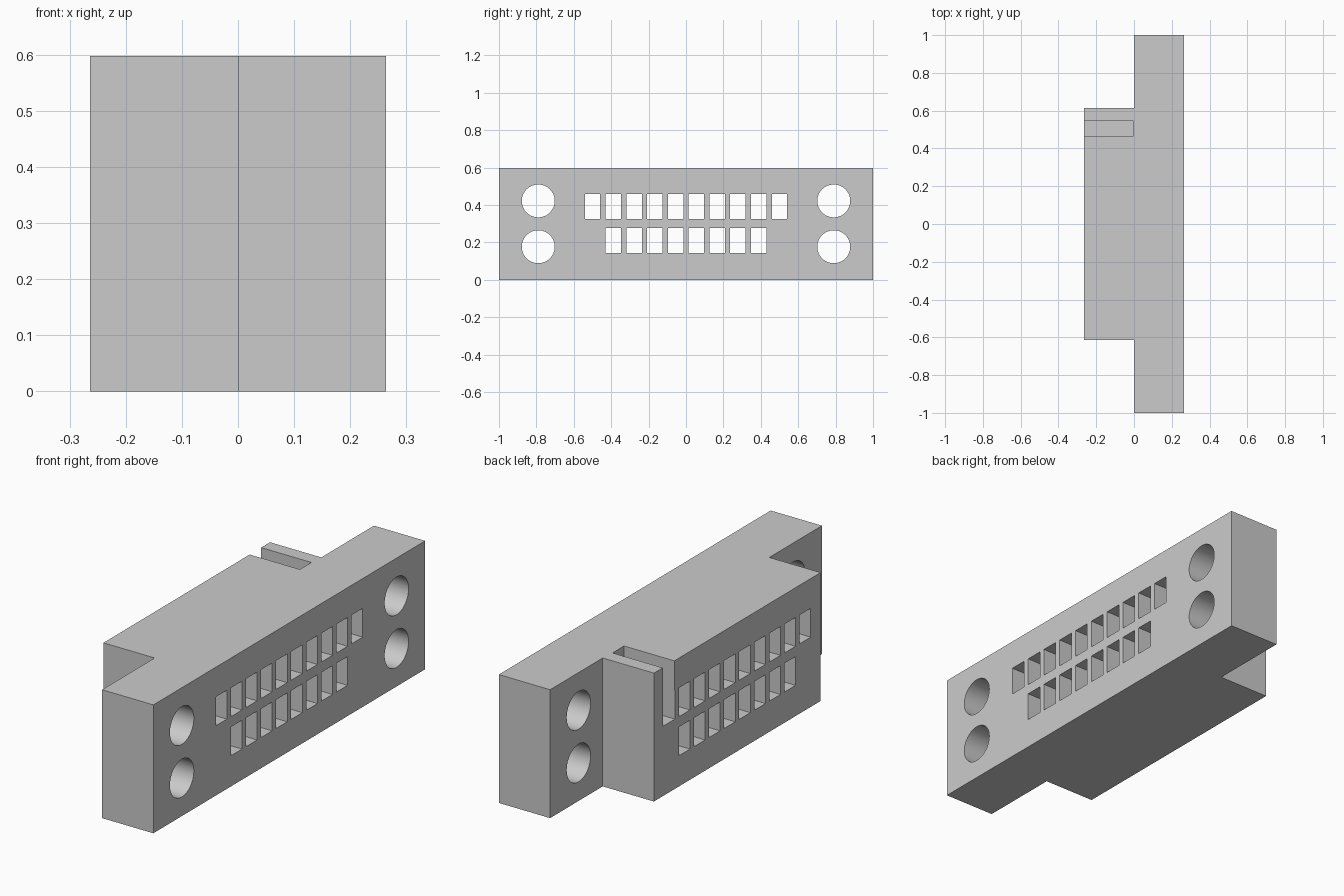
import bpy, bmesh, math
from mathutils import Matrix, Vector

cube = bpy.data.objects.get("Cube")
if cube:
    bpy.data.objects.remove(cube)

HALF_X, TOP = 0.264, 0.598

grey = bpy.data.materials.new("light_grey")
grey.use_nodes = True
COLOUR = (0.6, 0.6, 0.6, 1)
grey.diffuse_color = COLOUR
grey.node_tree.nodes["Principled BSDF"].inputs["Base Color"].default_value = COLOUR


def make_object(name, bm):
    bmesh.ops.recalc_face_normals(bm, faces=bm.faces)
    mesh = bpy.data.meshes.new(name)
    bm.to_mesh(mesh)
    bm.free()
    mesh.materials.append(grey)
    obj = bpy.data.objects.new(name, mesh)
    bpy.context.collection.objects.link(obj)
    return obj


def add_box(bm, lo, hi):
    lo, hi = Vector(lo), Vector(hi)
    matrix = Matrix.Translation((lo + hi) / 2) @ Matrix.Diagonal((*(hi - lo), 1))
    bmesh.ops.create_cube(bm, size=1, matrix=matrix)


# Housing: stepped plan outline, long flange on +x and shorter body on -x
outline = [(HALF_X, -1), (HALF_X, 1), (0, 1), (0, 0.613),
           (-HALF_X, 0.613), (-HALF_X, -0.613), (0, -0.613), (0, -1)]
bm = bmesh.new()
face = bm.faces.new([bm.verts.new((x, y, 0)) for x, y in outline])
ext = bmesh.ops.extrude_face_region(bm, geom=[face])
bmesh.ops.translate(bm, vec=(0, 0, TOP),
                    verts=[v for v in ext["geom"] if isinstance(v, bmesh.types.BMVert)])
housing = make_object("connector_housing", bm)

# Two rows of rectangular contact openings and four round mounting holes
bm = bmesh.new()
PITCH, HALF_W = 0.111, 0.041
for count, low, high in ((10, 0.325, 0.459), (8, 0.143, 0.277)):
    for i in range(count):
        y = (i - (count - 1) / 2) * PITCH
        add_box(bm, (-0.4, y - HALF_W, low), (0.4, y + HALF_W, high))
for y in (-0.79, 0.79):
    for z in (0.177, 0.422):
        matrix = Matrix.Translation((0, y, z)) @ Matrix.Rotation(math.pi / 2, 4, "Y")
        bmesh.ops.create_cone(bm, cap_ends=True, segments=48, radius1=0.088,
                              radius2=0.088, depth=0.8, matrix=matrix)
hole_cutter = make_object("hole_cutter", bm)

# Key slot, open at the top of the body above the last contact opening
bm = bmesh.new()
add_box(bm, (-0.4, 0.463, 0.325), (-0.005, 0.548, 0.8))
slot_cutter = make_object("slot_cutter", bm)

for cutter in (slot_cutter, hole_cutter):
    cutter.hide_render = True
    cutter.hide_viewport = True
    cutter.display_type = "WIRE"
    mod = housing.modifiers.new(cutter.name, "BOOLEAN")
    mod.operation = "DIFFERENCE"
    mod.solver = "EXACT"
    mod.object = cutter

# Apply the cuts, then smooth the round holes only
bpy.context.view_layer.update()
depsgraph = bpy.context.evaluated_depsgraph_get()
cut_mesh = bpy.data.meshes.new_from_object(housing.evaluated_get(depsgraph))
housing.modifiers.clear()
housing.data = cut_mesh
for cutter in (slot_cutter, hole_cutter):
    bpy.data.objects.remove(cutter)
bpy.context.view_layer.objects.active = housing
housing.select_set(True)
bpy.ops.object.shade_smooth_by_angle(angle=math.radians(30))
